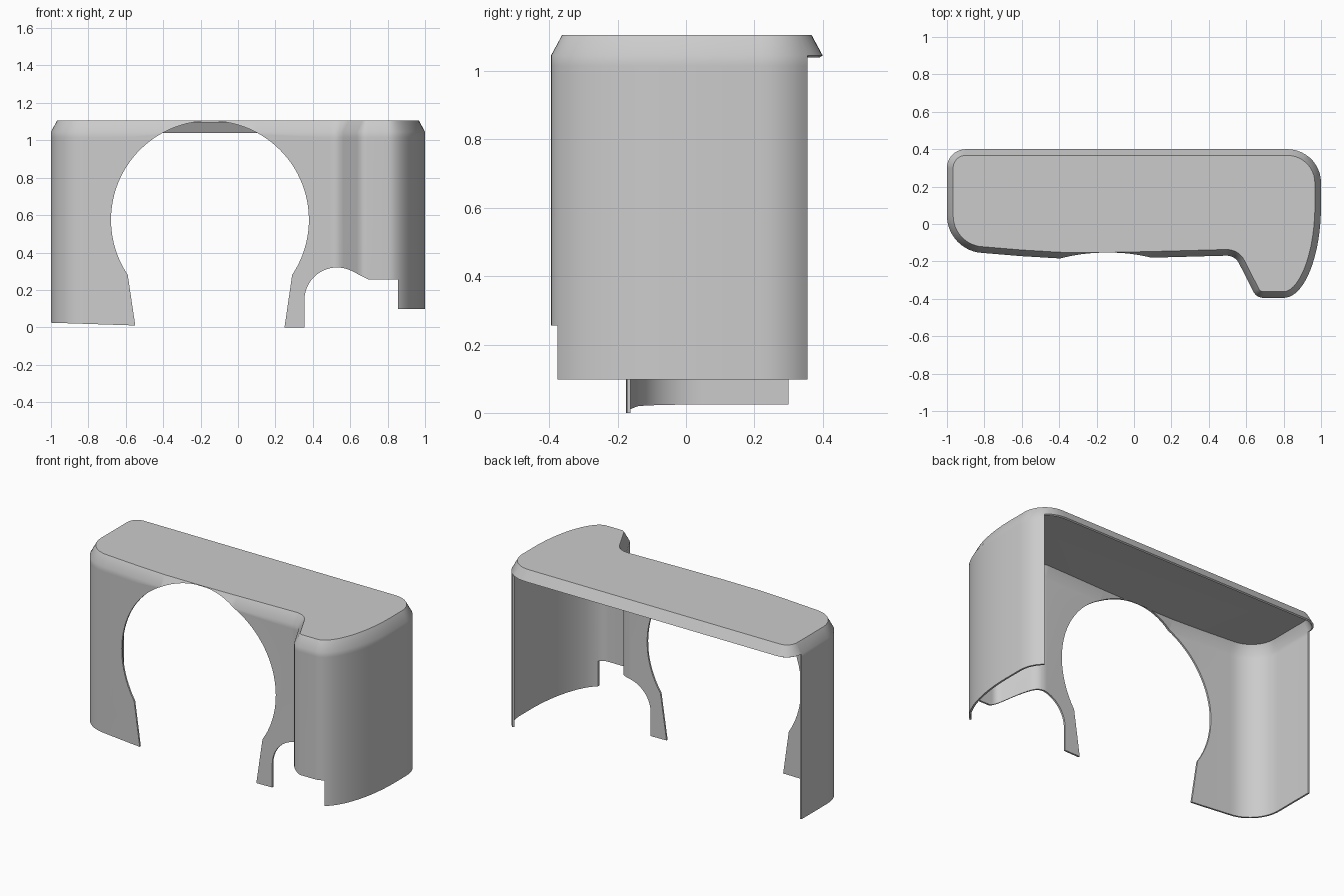
import bpy, bmesh
from math import sin, cos, radians
from mathutils import Vector

cube = bpy.data.objects.get("Cube")
if cube:
    bpy.data.objects.remove(cube, do_unlink=True)

TOP, SHOULDER, INSET, THICK = 1.106, 1.045, 0.033, 0.011

grey = bpy.data.materials.new("plain grey")
grey.use_nodes = True
grey.diffuse_color = (0.6, 0.6, 0.6, 1)
grey.node_tree.nodes["Principled BSDF"].inputs["Base Color"].default_value = (0.6, 0.6, 0.6, 1)


def arc(cx, cy, rx, ry, a0, a1, n):
    """Points along an elliptical arc, angles in degrees."""
    steps = [radians(a0 + (a1 - a0) * i / n) for i in range(n + 1)]
    return [Vector((cx + rx * cos(a), cy + ry * sin(a))) for a in steps]


def fillet(before, corner, after, d, n=8):
    """Rounded corner starting a distance d from the corner."""
    c = Vector(corner)
    p = c + (Vector(before) - c).normalized() * d
    q = c + (Vector(after) - c).normalized() * d
    return [p.lerp(c, i / n).lerp(c.lerp(q, i / n), i / n) for i in range(n + 1)]


def inset(loop, d):
    """Mitred inward offset of a counter-clockwise loop."""
    result = []
    for i, p in enumerate(loop):
        e0 = (p - loop[i - 1]).normalized()
        e1 = (loop[(i + 1) % len(loop)] - p).normalized()
        n0, n1 = Vector((-e0.y, e0.x)), Vector((-e1.y, e1.x))
        result.append(p + (n0 + n1) * d / (1 + n0.dot(n1)))
    return result


def add_object(name, bm):
    bmesh.ops.recalc_face_normals(bm, faces=bm.faces[:])
    mesh = bpy.data.meshes.new(name)
    bm.to_mesh(mesh)
    bm.free()
    ob = bpy.data.objects.new(name, mesh)
    bpy.context.collection.objects.link(ob)
    return ob


def cutter(name, profile, y0, y1):
    """Front profile (x, z) extruded from y0 to y1."""
    bm = bmesh.new()
    face = bm.faces.new([bm.verts.new((p[0], y0, p[1])) for p in profile])
    new = bmesh.ops.extrude_face_region(bm, geom=[face])["geom"]
    moved = [g for g in new if isinstance(g, bmesh.types.BMVert)]
    bmesh.ops.translate(bm, verts=moved, vec=(0, y1 - y0, 0))
    ob = add_object(name, bm)
    ob.hide_render = True
    return ob


# Plan outline, counter-clockwise from the back corner
step_in, step_out = (0.54, -0.168), (0.655, -0.395)
outline = arc(-0.9, 0.3, 0.1, 0.1, 90, 180, 10)
outline += arc(-0.8, 0.045, 0.2, 0.2, 180, 268, 12)
outline += [Vector(p) for p in ((-0.6, -0.172), (-0.4, -0.184), (-0.15, -0.185), (0.1, -0.18))]
outline += fillet((0.1, -0.18), step_in, step_out, 0.05)
outline += fillet(step_in, step_out, (0.8, -0.395), 0.04)
outline += arc(0.8, 0.1, 0.2, 0.495, -90, 0, 20)
outline += arc(0.82, 0.22, 0.18, 0.18, 0, 90, 11)

# Open-backed wall, sloped rim and flat top as one sheet
bm = bmesh.new()
levels = [(outline, -0.05), (outline, SHOULDER - 0.03), (outline, SHOULDER), (inset(outline, INSET), TOP)]
rings = [[bm.verts.new((p.x, p.y, z)) for p in loop] for loop, z in levels]
count = len(outline)
for level in range(3):
    low, high = rings[level], rings[level + 1]
    for i in range(count):
        j = (i + 1) % count
        limit = 0.301 if low[i].co.x < 0 else 0.358
        if level == 2 or max(low[i].co.y, low[j].co.y) < limit:
            bm.faces.new((low[i], low[j], high[j], high[i]))
bm.faces.new(rings[3])
bmesh.ops.delete(bm, geom=[v for v in bm.verts if not v.link_faces], context='VERTS')
cover = add_object("cover_shell", bm)
cover.data.materials.append(grey)

# Large round front opening that flares into a slot below
opening = arc(-0.15, 0.575, 0.529, 0.529, -33.8, 213.8, 72)
opening += [Vector((-0.533, -0.1)), Vector((0.234, -0.1))]
opening_cutter = cutter("opening_cutter", opening, -1, -0.14)

# Lower edge with the small arched relief and the stepped corner
edge = [(-1.1, -0.1), (-1.1, 0.028), (-0.55, 0.01), (-0.4, 0), (0.355, 0)]
edge += arc(0.53, 0.145, 0.175, 0.175, 180, 62, 20)
edge += [(0.66, 0.275), (0.7, 0.255), (0.855, 0.255), (0.855, 0.097), (1.1, 0.097), (1.1, -0.1)]
edge_cutter = cutter("lower_edge_cutter", edge, -1, 1)

# Thicken, cut and shade
solid = cover.modifiers.new("thickness", 'SOLIDIFY')
solid.thickness = THICK
solid.offset = -1
solid.use_even_offset = True
for tool in (opening_cutter, edge_cutter):
    mod = cover.modifiers.new(tool.name, 'BOOLEAN')
    mod.operation = 'DIFFERENCE'
    mod.solver = 'EXACT'
    mod.object = tool
bpy.ops.object.select_all(action='DESELECT')
bpy.context.view_layer.objects.active = cover
cover.select_set(True)
for name in [m.name for m in cover.modifiers]:
    bpy.ops.object.modifier_apply(modifier=name)
bpy.ops.object.shade_smooth_by_angle(angle=radians(32))
for tool in (opening_cutter, edge_cutter):
    bpy.data.objects.remove(tool, do_unlink=True)
